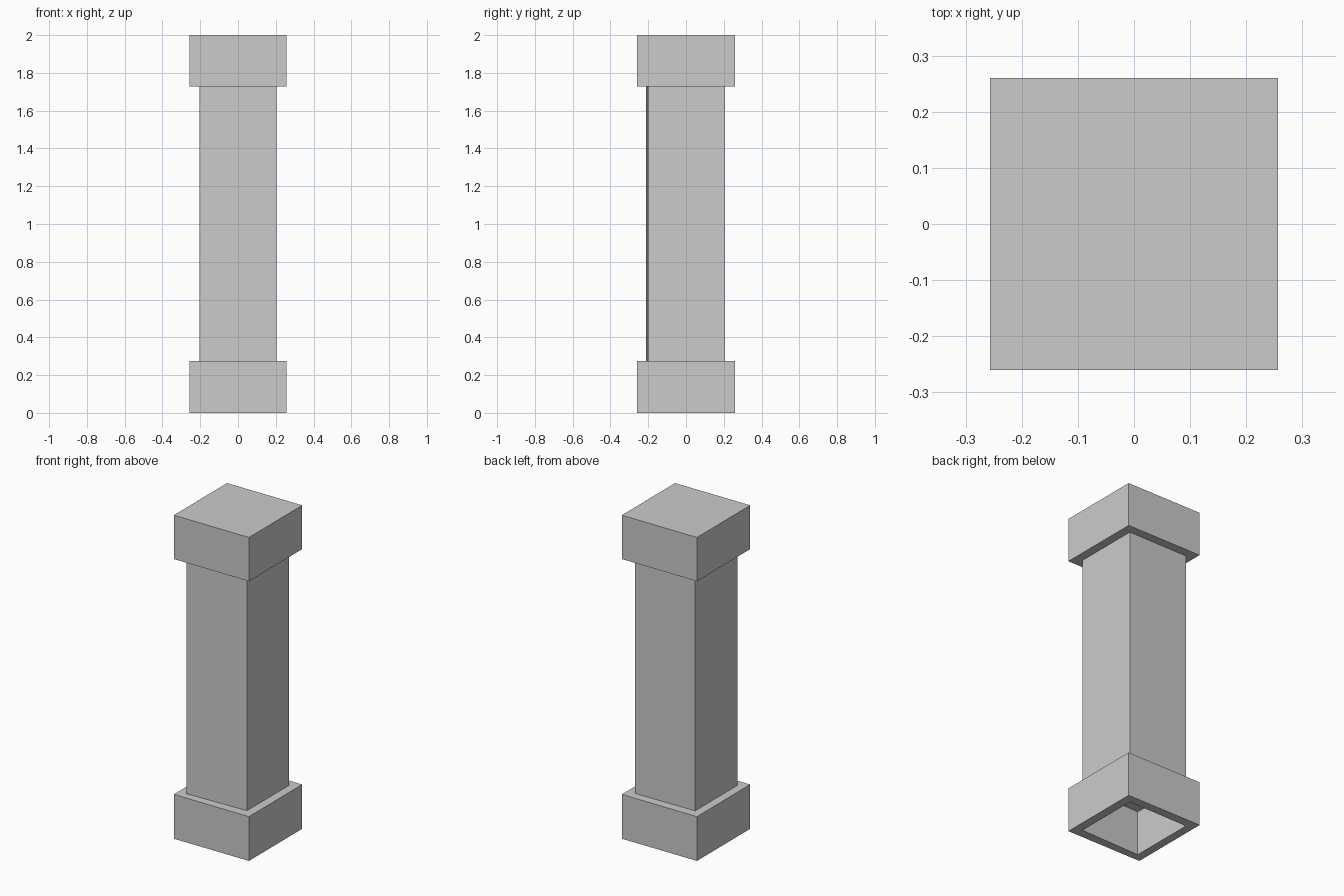
import bpy, bmesh

if "Cube" in bpy.data.objects:
    bpy.data.objects.remove(bpy.data.objects["Cube"])

BASE_TOP, CAP_BOTTOM, TOP = 0.274, 1.729, 2.0

# Corner outlines, counter-clockwise from front left
block = [(-0.257, -0.26), (0.257, -0.26), (0.257, 0.26), (-0.257, 0.26)]
shaft = [(-0.205, -0.212), (0.203, -0.202), (0.203, 0.207), (-0.205, 0.203)]


def ring(bm, outline, z):
    return [bm.verts.new((x, y, z)) for x, y in outline]


def bridge(bm, a, b):
    for i in range(len(a)):
        j = (i + 1) % len(a)
        bm.faces.new((a[i], a[j], b[j], b[i]))


def finish(name, bm):
    bmesh.ops.recalc_face_normals(bm, faces=bm.faces)
    mesh = bpy.data.meshes.new(name)
    bm.to_mesh(mesh)
    bm.free()
    obj = bpy.data.objects.new(name, mesh)
    bpy.context.collection.objects.link(obj)


def prism(name, outline, z0, z1):
    bm = bmesh.new()
    low, high = ring(bm, outline, z0), ring(bm, outline, z1)
    bridge(bm, low, high)
    bm.faces.new(low)
    bm.faces.new(high)
    finish(name, bm)


# Base: square collar, hollow underneath up to the shaft's foot
bm = bmesh.new()
loops = [ring(bm, block, 0), ring(bm, block, BASE_TOP),
         ring(bm, shaft, BASE_TOP), ring(bm, shaft, 0)]
for i in range(4):
    bridge(bm, loops[i], loops[(i + 1) % 4])
finish("base_collar", bm)

# Shaft and cap
prism("shaft", shaft, BASE_TOP, CAP_BOTTOM)
prism("cap_block", block, CAP_BOTTOM, TOP)
